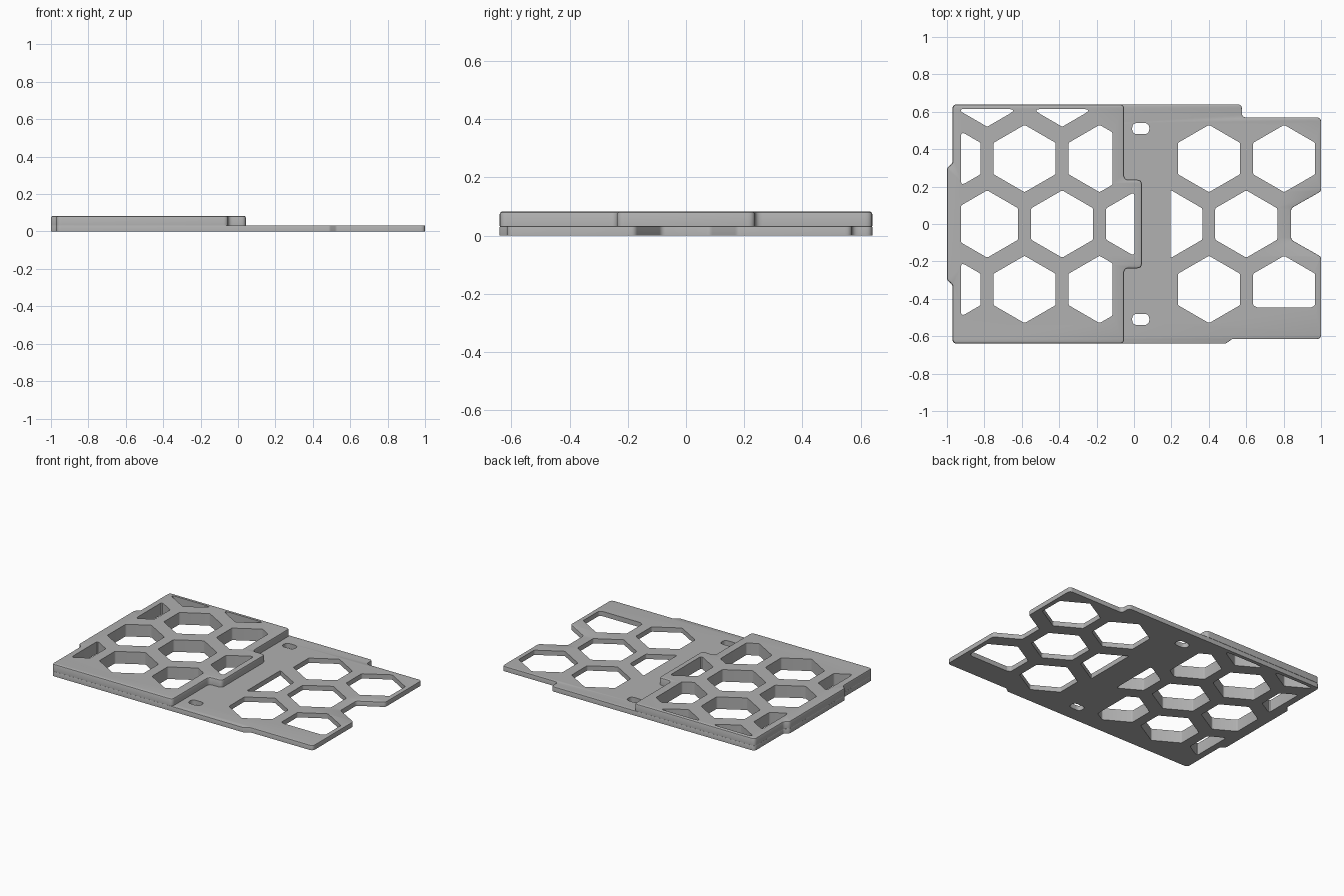
import bpy
import bmesh
from math import radians, sin, cos, pi
from mathutils import Vector

# Main sizes
THIN, TOP = 0.033, 0.083
PITCH, ROW = 0.401, 0.35
HALF_W, HALF_H, FLAT = 0.166, 0.18, 0.084

cube = bpy.data.objects.get("Cube")
if cube:
    bpy.data.objects.remove(cube, do_unlink=True)

grey = bpy.data.materials.new("plain_grey")
grey.use_nodes = True
grey.diffuse_color = (0.44, 0.44, 0.44, 1)
grey.node_tree.nodes["Principled BSDF"].inputs["Base Color"].default_value = grey.diffuse_color


def rounded(points, radius, steps=5):
    """Polygon with every corner softened."""
    pts = [Vector(p) for p in points]
    out = []
    for i, p in enumerate(pts):
        a, b = pts[i - 1] - p, pts[(i + 1) % len(pts)] - p
        turn = pi - a.angle(b)
        trim = radius * sin(turn / 2) / cos(turn / 2)
        start = p + a.normalized() * min(trim, a.length * 0.48)
        end = p + b.normalized() * min(trim, b.length * 0.48)
        for k in range(steps + 1):
            t = k / steps
            out.append(start * (1 - t) ** 2 + p * 2 * t * (1 - t) + end * t * t)
    return out


def clip(points, axis, limit, sign):
    """Keep the part of a polygon where sign * coordinate <= sign * limit."""
    out = []
    for i, q in enumerate(points):
        p = points[i - 1]
        dp, dq = sign * (p[axis] - limit), sign * (q[axis] - limit)
        if dp * dq < 0:
            out.append(p.lerp(q, dp / (dp - dq)))
        if dq <= 0:
            out.append(q)
    return out


def hexagon(x, y, *limits):
    """Upright hexagonal opening, optionally trimmed by straight limits."""
    pts = [Vector((x + dx, y + dy)) for dx, dy in (
        (0, HALF_H), (-HALF_W, FLAT), (-HALF_W, -FLAT),
        (0, -HALF_H), (HALF_W, -FLAT), (HALF_W, FLAT))]
    for limit in limits:
        pts = clip(pts, *limit)
    return rounded(pts, 0.014, 3)


def inset(points, distance):
    """Move a counter-clockwise outline inward."""
    out = []
    for i, p in enumerate(points):
        d = (points[(i + 1) % len(points)] - points[i - 1]).normalized()
        out.append(p + Vector((-d.y, d.x)) * distance)
    return out


def panel(name, outline, holes, z0, z1, edge):
    """Extruded outline with openings and a softened upper rim."""
    curve = bpy.data.curves.new(name, "CURVE")
    curve.dimensions, curve.fill_mode = "2D", "BOTH"
    curve.extrude = (z1 - z0) / 2
    for loop in [outline] + holes:
        spline = curve.splines.new("POLY")
        spline.points.add(len(loop) - 1)
        for point, p in zip(spline.points, loop):
            point.co = (p.x, p.y, 0, 1)
        spline.use_cyclic_u = True
    obj = bpy.data.objects.new(name, curve)
    bpy.context.collection.objects.link(obj)
    bpy.ops.object.select_all(action="DESELECT")
    obj.select_set(True)
    bpy.context.view_layer.objects.active = obj
    bpy.ops.object.convert(target="MESH")
    obj = bpy.context.object

    bm = bmesh.new()
    bm.from_mesh(obj.data)
    bmesh.ops.translate(bm, verts=bm.verts, vec=(0, 0, (z0 + z1) / 2))
    bmesh.ops.remove_doubles(bm, verts=bm.verts, dist=0.0001)
    # Rim: cut two rings below the top, then draw the outline inward
    rings = ((z1 - edge, 0), (z1 - edge * 0.3, edge * 0.3), (z1, edge))
    for z, _ in rings[:2]:
        bmesh.ops.bisect_plane(bm, geom=bm.verts[:] + bm.edges[:] + bm.faces[:],
                               plane_co=(0, 0, z), plane_no=(0, 0, 1))
    for z, d in rings[1:]:
        moved = inset(outline, d)
        for v in [v for v in bm.verts if abs(v.co.z - z) < 0.0005]:
            i = min(range(len(outline)), key=lambda k: (outline[k] - v.co.xy).length)
            if (outline[i] - v.co.xy).length < 0.0005:
                v.co.xy = moved[i]
    bmesh.ops.recalc_face_normals(bm, faces=bm.faces)
    bm.to_mesh(obj.data)
    bm.free()
    obj.data.materials.clear()
    obj.data.materials.append(grey)
    bpy.ops.object.shade_smooth_by_angle(angle=radians(35))
    return obj


# Openings of the thick half, kept inside its frame
left, right, tab, back = (0, -0.925, -1), (0, -0.115, 1), (0, 0.003, 1), (1, 0.615, 1)
thick_holes = [hexagon(-0.785 + PITCH * i, 0, left, tab) for i in range(3)]
thick_holes += [hexagon(-0.986 + PITCH * i, s * ROW, left, right)
                for i in range(3) for s in (-1, 1)]
thick_holes += [hexagon(-0.785 + PITCH * i, 2 * ROW, left, back) for i in range(2)]

# Openings of the thin half
thin_holes = [hexagon(0.199, 0, (0, 0.195, -1)), hexagon(0.6, 0)]
thin_holes += [hexagon(0.401, s * ROW) for s in (-1, 1)]
thin_holes += [hexagon(0.803, ROW), hexagon(0.803, -ROW, (1, -0.446, -1))]
for s in (-1, 1):
    slot = [(0.036 + dx * 0.046, s * 0.51 + dy * 0.03)
            for dx, dy in ((-1, -1), (1, -1), (1, 1), (-1, 1))]
    thin_holes.append(rounded(slot, 0.03))

# Shared end with its shallow centre bulge
end = [(-0.97, 0.64), (-0.97, 0.325), (-1, 0.3), (-1, -0.3), (-0.97, -0.325), (-0.97, -0.64)]

# Full base plate with the notched far end
plate_outline = rounded(end + [
    (0.49, -0.64), (0.525, -0.615), (1, -0.615), (1, -0.175), (0.84, -FLAT),
    (0.84, FLAT), (1, 0.175), (1, 0.57), (0.577, 0.57), (0.577, 0.64)], 0.024)
panel("base_plate", plate_outline, thick_holes + thin_holes, 0, THIN, 0.003)

# Raised block with its locating tab
block_outline = rounded(end + [
    (-0.053, -0.64), (-0.053, -0.237), (0.042, -0.237),
    (0.042, 0.237), (-0.053, 0.237), (-0.053, 0.64)], 0.026)
panel("raised_block", block_outline, thick_holes, THIN, TOP, 0.009)
